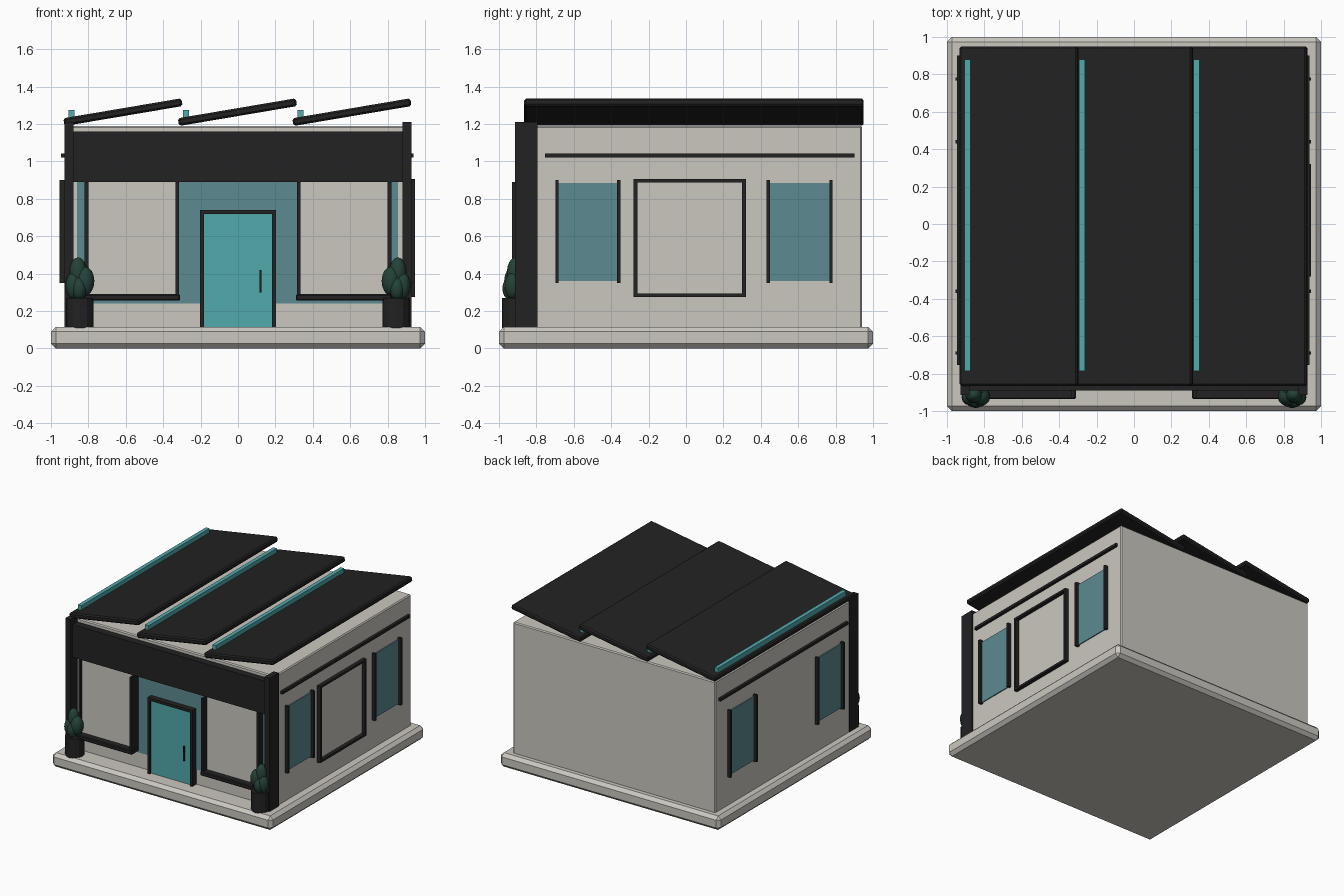
import bpy, math

if "Cube" in bpy.data.objects:
    bpy.data.objects.remove(bpy.data.objects["Cube"])


def material(name, rgb):
    m = bpy.data.materials.new(name)
    m.diffuse_color = (*rgb, 1)
    m.use_nodes = True
    m.node_tree.nodes["Principled BSDF"].inputs["Base Color"].default_value = m.diffuse_color
    return m


WHITE = material("warm_white", (0.60, 0.575, 0.53))
DARK = material("charcoal", (0.016, 0.016, 0.016))
TEAL = material("bright_teal", (0.084, 0.40, 0.418))
GLASS = material("blue_glass", (0.107, 0.254, 0.283))
GREEN = material("leaf_green", (0.017, 0.055, 0.038))


def box(name, x, y, z, mat, bevel=0.0, tilt=0.0):
    """Box from (min, max) ranges, optionally chamfered and tilted about y."""
    lims = (x, y, z)
    bpy.ops.mesh.primitive_cube_add(size=1, location=[(a + b) / 2 for a, b in lims])
    o = bpy.context.object
    o.name = name
    for v in o.data.vertices:
        v.co = [c * (b - a) for c, (a, b) in zip(v.co, lims)]
    o.rotation_euler.y = tilt
    o.data.materials.append(mat)
    if bevel:
        b = o.modifiers.new("chamfer", 'BEVEL')
        b.width = bevel
        b.segments = 1
    return o


def span(s, a, b):
    """Range on the side given by sign s."""
    return tuple(sorted((s * a, s * b)))


# Plinth and main walls
box("plinth", (-1, 1), (-1, 1), (0, 0.115), WHITE, 0.026)
box("walls", (-0.925, 0.915), (-0.83, 0.94), (0.10, 1.19), WHITE, 0.008)

# Three tilted roof slabs, each with a teal light strip at its low edge
for i in range(3):
    cx = -0.615 + 0.612 * i
    box(f"roof_slab_{i}", (cx - 0.32, cx + 0.32), (-0.865, 0.95), (1.242, 1.284),
        DARK, 0.01, -math.radians(9.6))
    box(f"light_strip_{i}", (cx - 0.292, cx - 0.26), (-0.785, 0.88), (1.20, 1.275), TEAL)

# Front fascia and glazing
box("fascia", (-0.885, 0.88), (-0.89, -0.825), (0.89, 1.16), DARK)
box("front_glass", (-0.86, 0.855), (-0.838, -0.829), (0.24, 0.89), GLASS)

# Door with frame and handle
box("door", (-0.19, 0.19), (-0.865, -0.83), (0.11, 0.73), TEAL)
for s in (-1, 1):
    box("door_jamb", span(s, 0.183, 0.204), (-0.885, -0.83), (0.11, 0.74), DARK)
box("door_lintel", (-0.204, 0.204), (-0.885, -0.83), (0.718, 0.74), DARK)
box("door_handle", (0.115, 0.125), (-0.88, -0.86), (0.30, 0.42), DARK)

for s in (-1, 1):
    # Corner pillars
    box("corner_pillar", span(s, 0.88, 0.928), (-0.915, -0.795), (0.11, 1.21), DARK)
    # Solid front panel with bottom ledge and two posts
    box("front_panel", span(s, 0.325, 0.81), (-0.88, -0.845), (0.28, 0.90), WHITE)
    box("panel_ledge", span(s, 0.31, 0.82), (-0.935, -0.845), (0.255, 0.29), DARK, 0.006)
    box("panel_inner_post", span(s, 0.315, 0.333), (-0.93, -0.845), (0.27, 0.89), DARK)
    box("panel_outer_post", span(s, 0.80, 0.82), (-0.90, -0.845), (0.27, 0.89), DARK)

    # Side wall windows, bars and trim rail
    w = 0.925 if s < 0 else 0.915
    for y0, y1 in ((-0.69, -0.36), (0.44, 0.775)):
        box("side_window", span(s, w - 0.01, w + 0.008), (y0, y1), (0.36, 0.885), GLASS)
        for yb in (y0, y1):
            box("window_bar", span(s, w - 0.01, w + 0.03), (yb - 0.009, yb + 0.009),
                (0.35, 0.90), DARK)
    box("side_rail", span(s, w - 0.01, w + 0.022), (-0.755, 0.90), (1.02, 1.042), DARK)

    # Planter
    px, py = s * 0.845, -0.912
    bpy.ops.mesh.primitive_cylinder_add(vertices=12, radius=0.073, depth=0.16,
                                        location=(px, py, 0.19))
    bpy.context.object.name = "planter"
    bpy.context.object.data.materials.append(DARK)

    # Shrub made of egg-shaped leaf clumps: offset x, y, height, radius, half height
    for dx, dy, z, r, h in ((0.01, 0, 0.405, 0.046, 0.082), (0.035, -0.015, 0.335, 0.042, 0.07),
                            (-0.027, -0.01, 0.36, 0.05, 0.078), (0.0, 0.025, 0.33, 0.05, 0.07),
                            (0.005, -0.03, 0.32, 0.04, 0.06)):
        bpy.ops.mesh.primitive_uv_sphere_add(segments=12, ring_count=8, radius=1,
                                             location=(px + s * dx, py + dy, z))
        o = bpy.context.object
        o.name = "shrub_clump"
        o.scale = (r, r, h)
        o.data.materials.append(GREEN)
        bpy.ops.object.shade_smooth_by_angle()

# Square frame on the right wall
fx = (0.905, 0.945)
for y in (-0.27, 0.31):
    box("wall_frame_upright", fx, (y - 0.01, y + 0.01), (0.275, 0.905), DARK)
for z in (0.284, 0.896):
    box("wall_frame_crossbar", fx, (-0.28, 0.32), (z - 0.009, z + 0.009), DARK)
